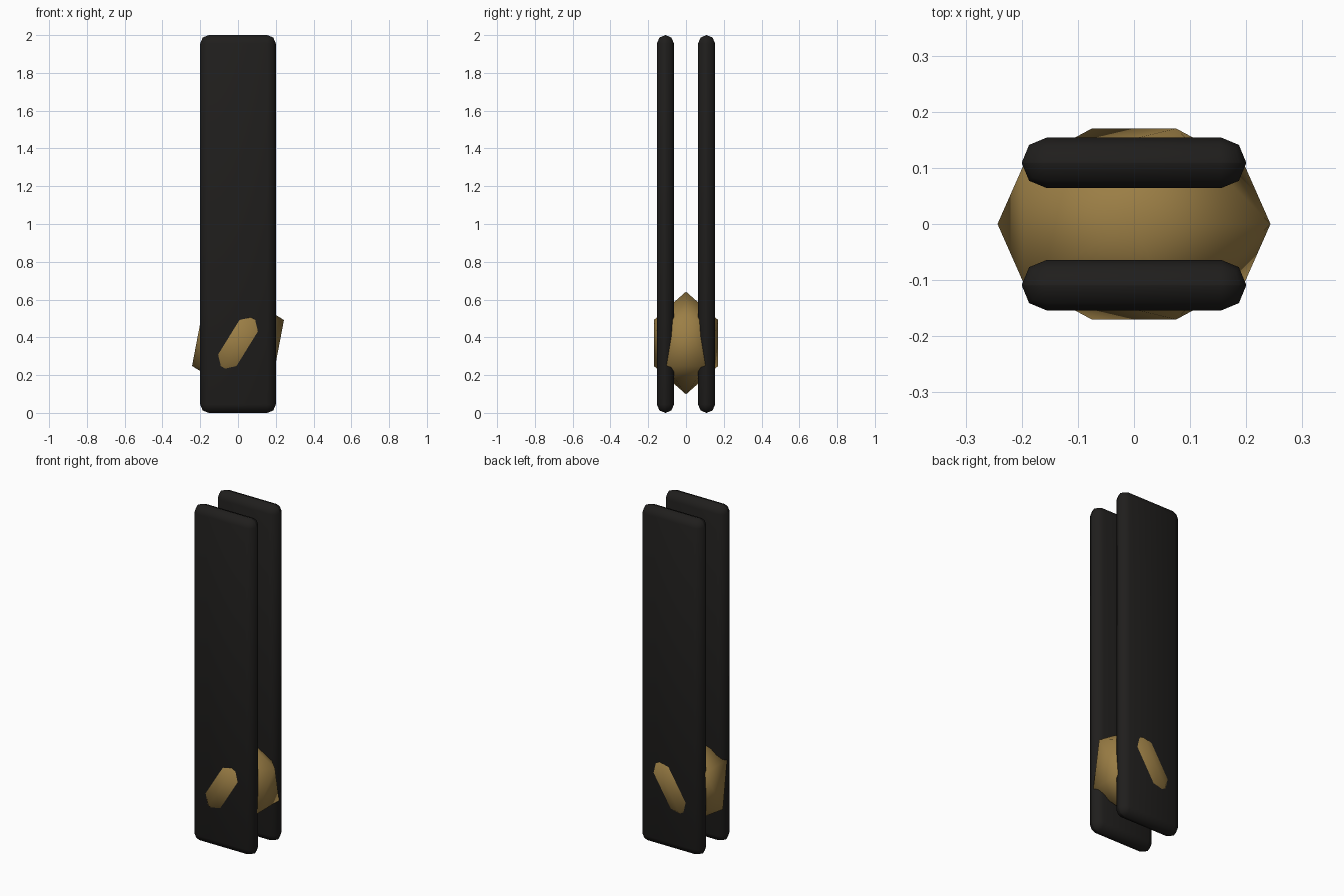
import bpy

if "Cube" in bpy.data.objects:
    bpy.data.objects.remove(bpy.data.objects["Cube"])


def material(name, color):
    mat = bpy.data.materials.new(name)
    mat.diffuse_color = (*color, 1)
    mat.use_nodes = True
    mat.node_tree.nodes["Principled BSDF"].inputs["Base Color"].default_value = mat.diffuse_color
    return mat


black = material("black", (0.014, 0.013, 0.012))
gold = material("gold", (0.33, 0.21, 0.06))


# Tall upright slab with a two-step rounded edge
def slab(name, y):
    bpy.ops.mesh.primitive_cube_add(size=1, location=(0, y, 1))
    ob = bpy.context.object
    ob.name = name
    ob.scale = (0.4, 0.09, 2.0)
    bpy.ops.object.transform_apply(location=False, rotation=False, scale=True)
    bevel = ob.modifiers.new("rounded_edges", 'BEVEL')
    bevel.width = 0.0445
    bevel.segments = 2
    ob.data.materials.append(black)
    bpy.ops.object.shade_smooth()


slab("front_slab", -0.109)
slab("back_slab", 0.109)

# Flattened icosahedron held between the slabs, poking through them
bpy.ops.mesh.primitive_ico_sphere_add(subdivisions=1, radius=1, location=(0, 0, 0.37))
gem = bpy.context.object
gem.name = "centre_stone"
gem.scale = (0.272, 0.2, 0.272)
bpy.ops.object.transform_apply(location=False, rotation=False, scale=True)
gem.data.materials.append(gold)
bpy.ops.object.shade_smooth()
